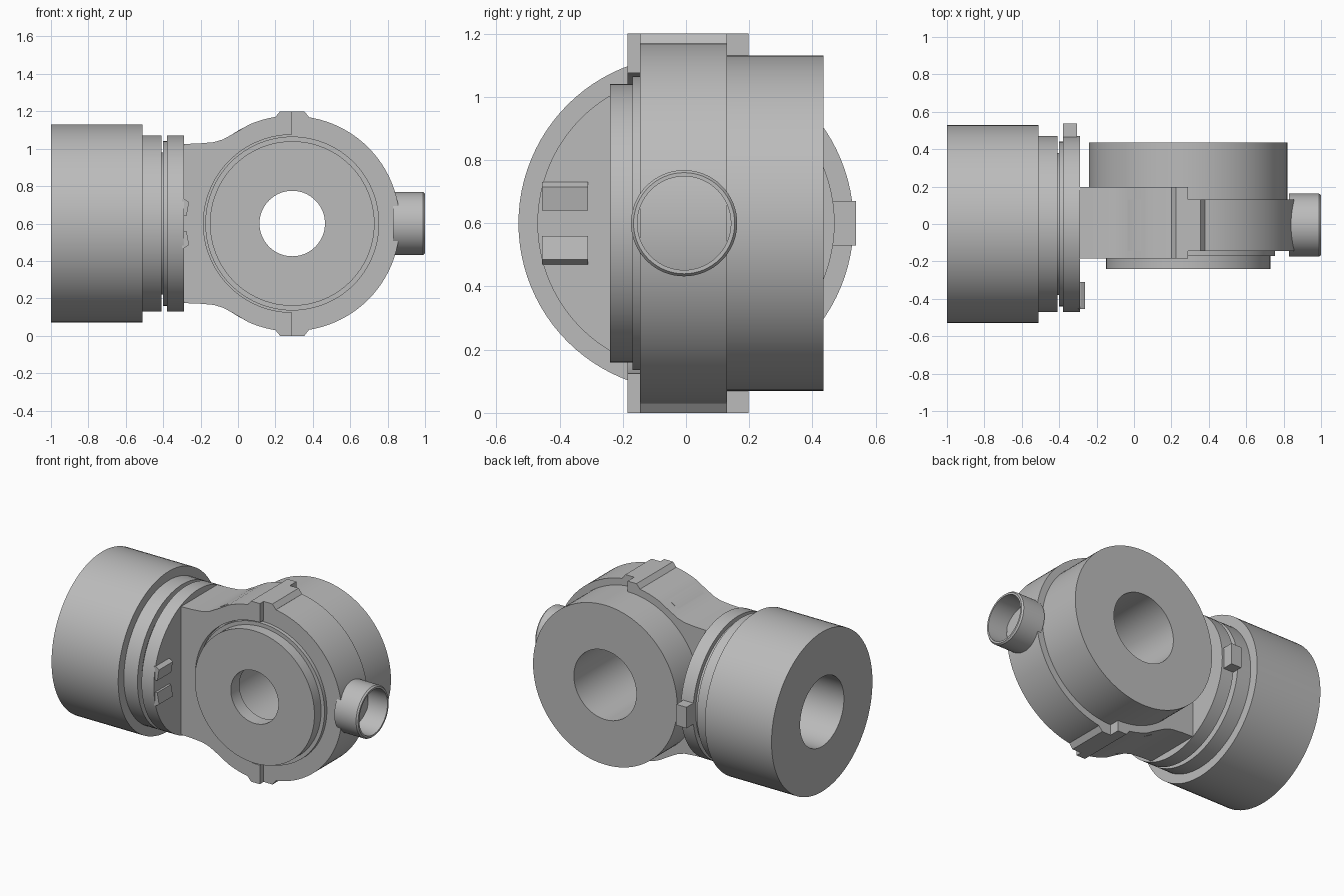
import bpy, bmesh, math
from mathutils import Vector

cube = bpy.data.objects.get("Cube")
if cube:
    bpy.data.objects.remove(cube, do_unlink=True)

grey = bpy.data.materials.new("light grey")
grey.use_nodes = True
COLOR = (0.5, 0.5, 0.5, 1)
grey.diffuse_color = COLOR
grey.node_tree.nodes["Principled BSDF"].inputs["Base Color"].default_value = COLOR

CX, CZ = 0.29, 0.6     # axis of the ring housing


def finish(name, bm, smooth=True):
    bmesh.ops.remove_doubles(bm, verts=bm.verts, dist=1e-5)
    bmesh.ops.recalc_face_normals(bm, faces=bm.faces)
    mesh = bpy.data.meshes.new(name)
    bm.to_mesh(mesh)
    bm.free()
    mesh.materials.append(grey)
    obj = bpy.data.objects.new(name, mesh)
    bpy.context.collection.objects.link(obj)
    if smooth:
        bpy.ops.object.select_all(action='DESELECT')
        obj.select_set(True)
        bpy.context.view_layer.objects.active = obj
        bpy.ops.object.shade_smooth_by_angle(angle=math.radians(25))
    return obj


def lathe(name, profile, axis, center, steps=96, closed=True):
    """Spin (radius, position) points about the x or y axis."""
    pts = profile + profile[:1] if closed else profile
    bm = bmesh.new()
    verts = []
    for r, t in pts:
        co = Vector((t, 0, r)) if axis == 'X' else Vector((0, t, r))
        verts.append(bm.verts.new(co + Vector(center)))
    edges = [bm.edges.new(pair) for pair in zip(verts, verts[1:])]
    direction = (1, 0, 0) if axis == 'X' else (0, 1, 0)
    bmesh.ops.spin(bm, geom=verts + edges, cent=center, axis=direction,
                   angle=2 * math.pi, steps=steps, use_merge=True)
    return finish(name, bm)


def extrude_xz(name, outline, y0, y1, smooth=True):
    """Extrude an x-z outline from y0 to y1."""
    bm = bmesh.new()
    face = bm.faces.new([bm.verts.new((x, y0, z)) for x, z in outline])
    new = bmesh.ops.extrude_face_region(bm, geom=[face])["geom"]
    bmesh.ops.translate(bm, vec=(0, y1 - y0, 0),
                        verts=[v for v in new if isinstance(v, bmesh.types.BMVert)])
    return finish(name, bm, smooth)


def arc(r, a0, a1, n):
    """Points on a circle about the ring axis, angles in degrees."""
    angles = [math.radians(a0 + (a1 - a0) * i / n) for i in range(n + 1)]
    return [(CX + r * math.cos(a), CZ + r * math.sin(a)) for a in angles]


def flip(points):
    return [(x, 2 * CZ - z) for x, z in reversed(points)]


# Horizontal cylinder with collar, groove and blind bore
lathe("side_cylinder", [
    (0, -0.35), (0.23, -0.35), (0.23, -1), (0.53, -1), (0.53, -0.51),
    (0.47, -0.51), (0.47, -0.41), (0.38, -0.41), (0.38, -0.4), (0.44, -0.4),
    (0.44, -0.38), (0.47, -0.38), (0.47, -0.29), (0, -0.29)],
    'X', (0, 0, CZ), closed=False)

# Ring body with stepped front disc, rear drum and stepped bore
lathe("ring_body", [
    (0.175, -0.24), (0.44, -0.24), (0.44, -0.17), (0.465, -0.17),
    (0.465, -0.145), (0.575, -0.145), (0.575, 0.13), (0.53, 0.13),
    (0.53, 0.435), (0.23, 0.435), (0.23, -0.15), (0.175, -0.15)],
    'Y', (CX, 0, CZ))

# Half housing that joins the ring to the cylinder
upper = [(-0.3, 1.025), (-0.21, 1.028), (-0.13, 1.035), (-0.08, 1.05),
         (-0.03, 1.077), (0.01, 1.1)]
upper += arc(0.577, 114, 99, 8) + [(0.225, 1.2), (CX, 1.2)]
inner = arc(0.475, 90, 270, 64)
extrude_xz("half_housing", upper + inner + flip(upper), -0.185, 0.198)

# Split lugs on the thin half of the ring
lug = [(CX, 1.15), (CX, 1.2), (0.355, 1.2), (0.38, 1.168), (0.38, 1.15)]
extrude_xz("upper_lug", lug, -0.145, 0.13, False)
extrude_xz("lower_lug", flip(lug), -0.145, 0.13, False)

# Short hollow spout
lathe("spout", [(0.148, 0.83), (0.168, 0.83), (0.168, 0.99), (0.16, 1),
                (0.148, 1)], 'X', (0, -0.006, CZ), 64)

# Paired clips on the collar face
clip = [(-0.3, 0.64), (-0.275, 0.64), (-0.262, 0.715), (-0.285, 0.73), (-0.3, 0.73)]
extrude_xz("upper_clip", clip, -0.455, -0.31, False)
extrude_xz("lower_clip", flip(clip), -0.455, -0.31, False)

# Locating block on the back of the collar
block = [(-0.38, 0.53), (-0.305, 0.53), (-0.305, 0.67), (-0.38, 0.67)]
extrude_xz("locating_block", block, 0.43, 0.538, False)
